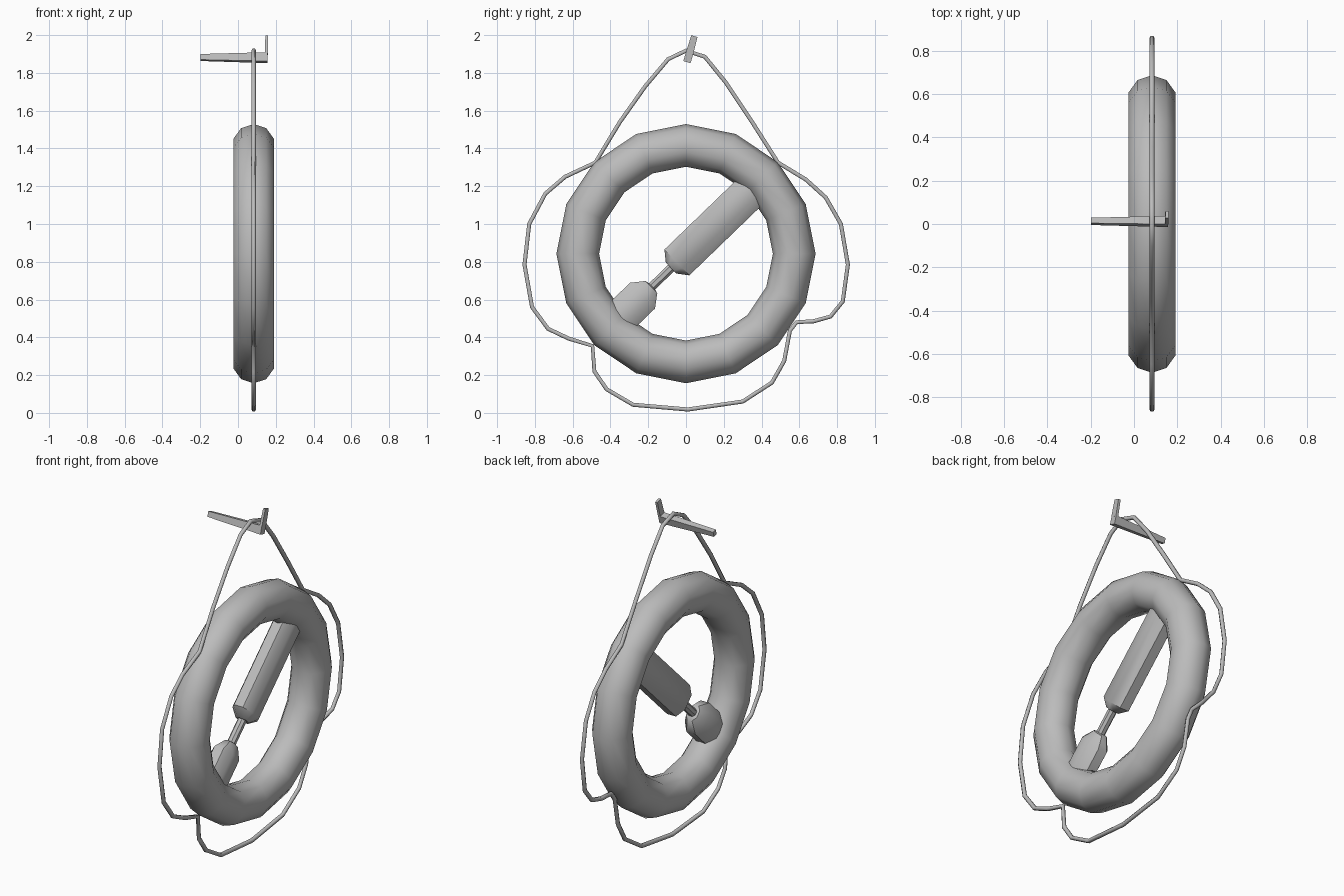
import bpy, bmesh, math
from mathutils import Vector, Matrix

if "Cube" in bpy.data.objects:
    bpy.data.objects.remove(bpy.data.objects["Cube"])

CX, CZ = 0.083, 0.843  # ring centre

grey = bpy.data.materials.new("plain grey")
grey.diffuse_color = (0.5, 0.5, 0.5, 1)
grey.use_nodes = True
grey.node_tree.nodes["Principled BSDF"].inputs["Base Color"].default_value = grey.diffuse_color


def finish(obj, angle):
    obj.data.materials.append(grey)
    bpy.ops.object.select_all(action='DESELECT')
    obj.select_set(True)
    bpy.context.view_layer.objects.active = obj
    bpy.ops.object.shade_smooth_by_angle(angle=math.radians(angle))


def loft(name, sections, matrix, angle):
    """Skin a list of equal-length closed cross-sections and cap both ends."""
    bm = bmesh.new()
    rings = [[bm.verts.new(p) for p in s] for s in sections]
    n = len(rings[0])
    for a, b in zip(rings, rings[1:]):
        for i in range(n):
            j = (i + 1) % n
            bm.faces.new((a[i], a[j], b[j], b[i]))
    bm.faces.new(rings[0][::-1])
    bm.faces.new(rings[-1])
    bmesh.ops.recalc_face_normals(bm, faces=bm.faces)
    me = bpy.data.meshes.new(name)
    bm.to_mesh(me)
    bm.free()
    obj = bpy.data.objects.new(name, me)
    bpy.context.collection.objects.link(obj)
    me.transform(matrix)
    finish(obj, angle)
    return obj


# Float ring: 16 segments around, 10-sided tube, axis along x
bpy.ops.mesh.primitive_torus_add(major_segments=16, minor_segments=10,
                                 major_radius=0.573, minor_radius=0.113)
ring = bpy.context.object
ring.name = "float_ring"
ring.data.transform(Matrix.Translation((CX, 0, CZ)) @ Matrix.Rotation(math.pi / 2, 4, 'Y'))
finish(ring, 60)

# Rope: closed loop in the ring plane, pinched to the ring at four places
path = [(0, 1.918), (.10, 1.885), (.21, 1.75), (.35, 1.54), (.487, 1.325), (.635, 1.235),
        (.74, 1.14), (.82, 1.0), (.857, .785), (.83, .59), (.765, .51), (.675, .485),
        (.585, .48), (.55, .435), (.52, .275), (.455, .16), (.30, .06), (.01, .018),
        (-.28, .043), (-.42, .125), (-.485, .22), (-.495, .355), (-.62, .393),
        (-.73, .445), (-.815, .56), (-.855, .785), (-.83, 1.0), (-.745, 1.16),
        (-.64, 1.25), (-.48, 1.325), (-.35, 1.54), (-.215, 1.73), (-.095, 1.872)]
cu = bpy.data.curves.new("rope", 'CURVE')
cu.dimensions = '3D'
sp = cu.splines.new('POLY')
sp.points.add(len(path) - 1)
for pt, (y, z) in zip(sp.points, path):
    pt.co = (CX, y, z, 1)
sp.use_cyclic_u = True
cu.bevel_depth = 0.0125
cu.bevel_resolution = 1
rope = bpy.data.objects.new("rope", cu)
bpy.context.collection.objects.link(rope)
bpy.context.view_layer.objects.active = rope
rope.select_set(True)
bpy.ops.object.convert(target='MESH')
finish(bpy.context.object, 65)


# Signal light: chamfered-box sections swept along a diagonal across the ring
def section(s, w, t):
    c = 0.45
    half = [(w, c * t), (c * w, t), (-c * w, t), (-w, c * t)]
    return [(x, y, s) for y, x in half + [(-a, -b) for a, b in half]]


stations = [(-.48, .095, .065), (-.32, .095, .065), (-.255, .045, .035),
            (-.25, .023, .023), (-.11, .023, .023), (-.11, .04, .035),
            (-.067, .095, .065), (.48, .095, .065)]
tilt = Matrix.Translation((CX, 0, CZ)) @ Matrix.Rotation(math.radians(-46), 4, 'X')
loft("signal_light", [section(*s) for s in stations], tilt, 40)


# Wall hook: tapered bar with an upright tip, leaning about x
def quad(x, w, z0, z1):
    return [(x, -w, z0), (x, w, z0), (x, w, z1), (x, -w, z1)]


lean = Matrix.Translation((0, 0.012, 1.881)) @ Matrix.Rotation(math.radians(-16), 4, 'X')
loft("hook_bar", [quad(-.198, .013, -.015, .016), quad(.157, .02, -.025, .024)], lean, 30)
tip = [[(.142, -.02, .02), (.158, -.02, .02), (.158, .02, .02), (.142, .02, .02)],
       [(.145, -.017, .118), (.16, -.017, .118), (.16, .017, .118), (.145, .017, .118)]]
loft("hook_tip", tip, lean, 30)
